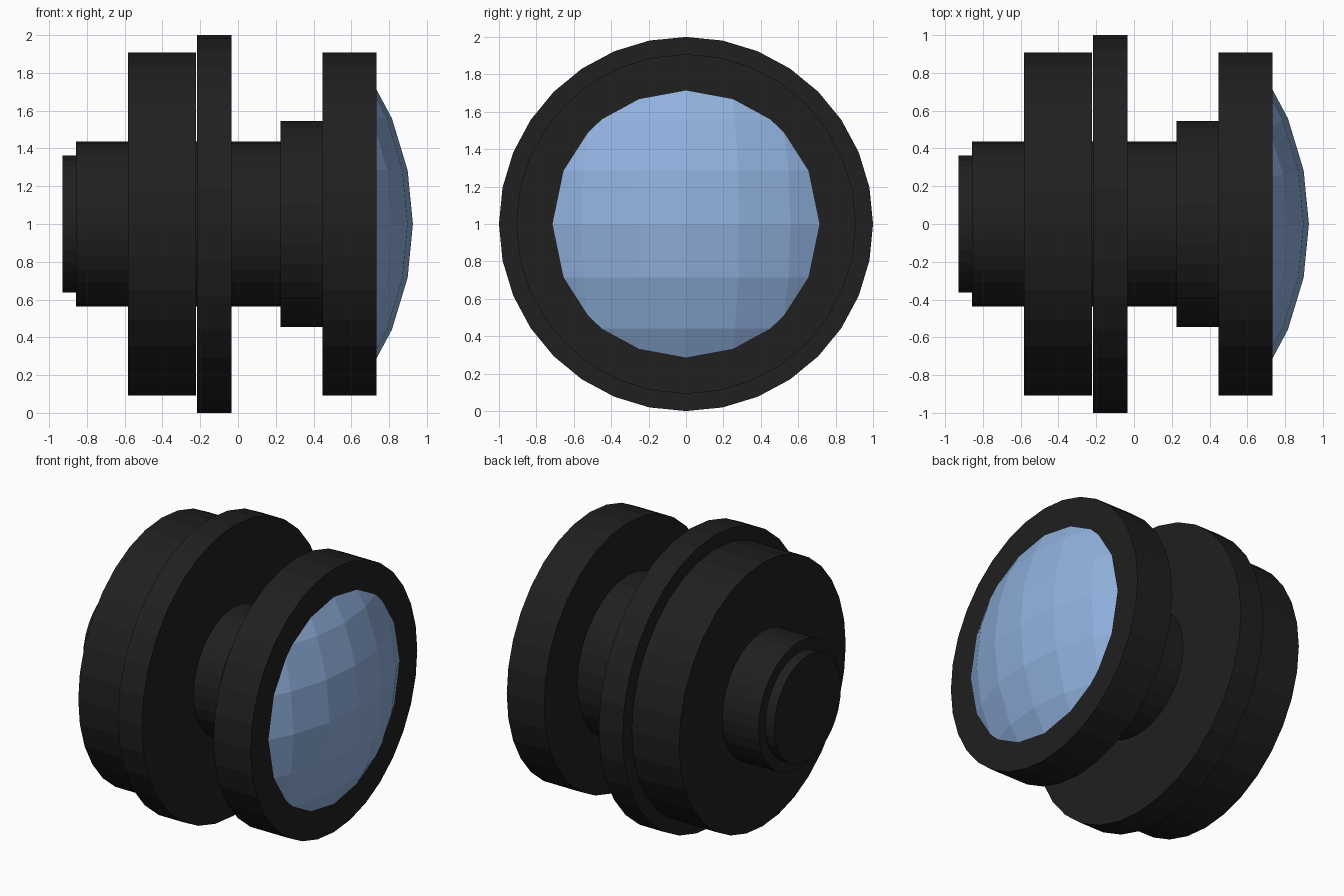
import bpy, bmesh
from math import pi
from mathutils import Matrix

if "Cube" in bpy.data.objects:
    bpy.data.objects.remove(bpy.data.objects["Cube"])


def material(name, color):
    mat = bpy.data.materials.new(name)
    mat.diffuse_color = color
    mat.use_nodes = True
    mat.node_tree.nodes["Principled BSDF"].inputs["Base Color"].default_value = mat.diffuse_color
    return mat


black = material("black_plastic", (0.014, 0.014, 0.014, 1))
blue = material("blue_glass", (0.28, 0.44, 0.73, 1))


def finish(name, bm, mat):
    mesh = bpy.data.meshes.new(name)
    bm.to_mesh(mesh)
    bm.free()
    mesh.materials.append(mat)
    obj = bpy.data.objects.new(name, mesh)
    bpy.context.collection.objects.link(obj)
    return obj


def disc(name, x0, x1, radius):
    """Solid 32-sided cylinder along the x axis, centred on z = 1."""
    bm = bmesh.new()
    place = Matrix.Translation(((x0 + x1) / 2, 0, 1)) @ Matrix.Rotation(pi / 2, 4, 'Y')
    bmesh.ops.create_cone(bm, cap_ends=True, segments=32, radius1=radius,
                          radius2=radius, depth=x1 - x0, matrix=place)
    return finish(name, bm, black)


# Stepped body, from the rear stub to the front rim
disc("rear_stub", -0.928, -0.858, 0.362)
disc("shaft", -0.858, 0.225, 0.437)
disc("rear_drum", -0.583, -0.222, 0.908)
disc("mount_flange", -0.216, -0.034, 1.0)
disc("front_collar", 0.224, 0.449, 0.546)
disc("front_rim", 0.448, 0.732, 0.908)

# Lens: shallow cap sliced from a large faceted sphere
bm = bmesh.new()
bmesh.ops.create_uvsphere(bm, u_segments=32, v_segments=16, radius=1.46,
                          matrix=Matrix.Translation((-0.534, 0, 1)))
bmesh.ops.bisect_plane(bm, geom=bm.verts[:] + bm.edges[:] + bm.faces[:],
                       plane_co=(0.731, 0, 1), plane_no=(1, 0, 0), clear_inner=True)
finish("glass_lens", bm, blue)
